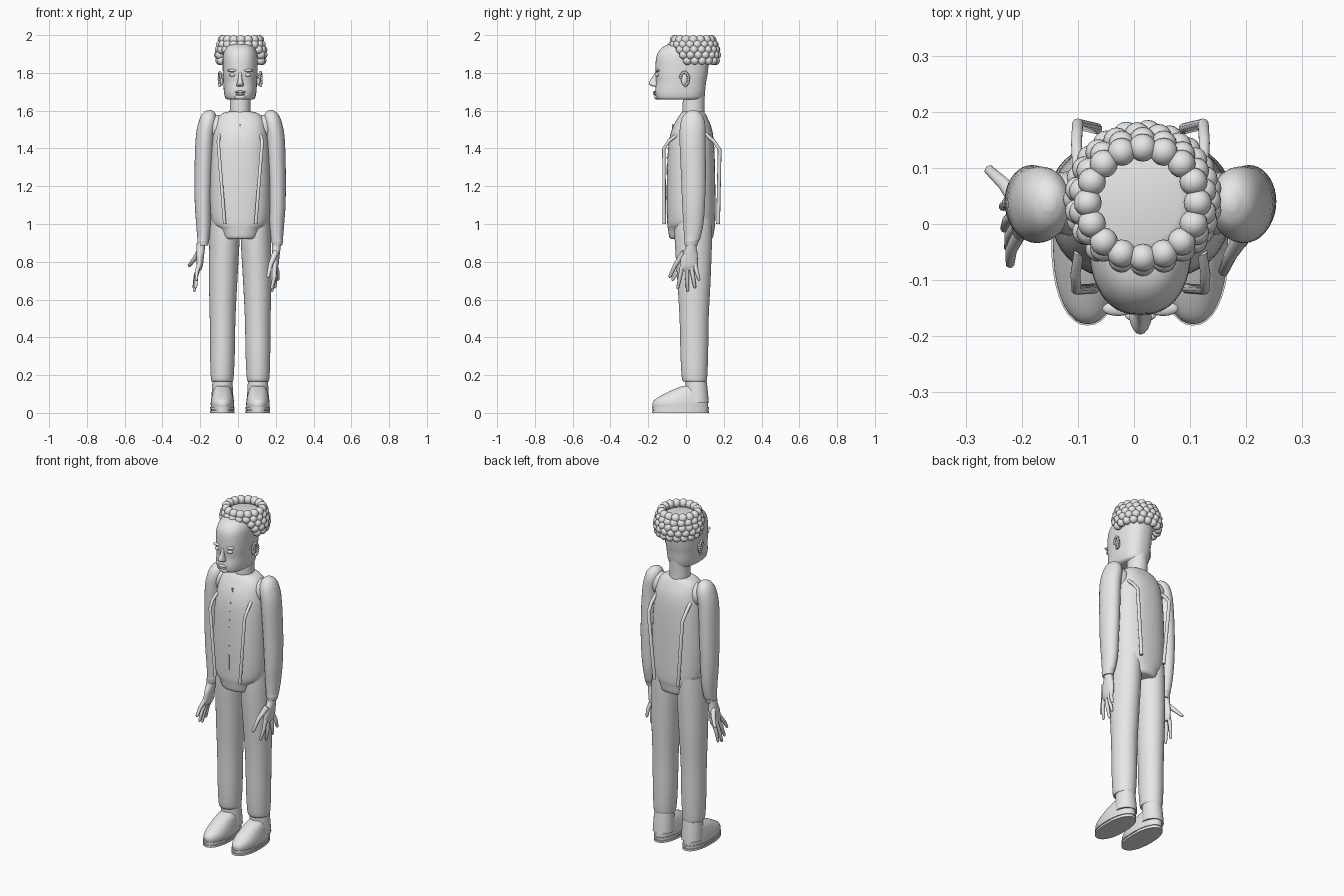
import bpy, bmesh, math
from mathutils import Vector, Matrix

C = 0.0115  # body centre line in x
grey = bpy.data.materials.new("plain_grey")
grey.diffuse_color = (0.8, 0.8, 0.8, 1)


def finish(name, bm, angle=40):
    bmesh.ops.recalc_face_normals(bm, faces=bm.faces)
    me = bpy.data.meshes.new(name)
    bm.to_mesh(me)
    bm.free()
    ob = bpy.data.objects.new(name, me)
    bpy.context.collection.objects.link(ob)
    me.materials.append(grey)
    bpy.ops.object.select_all(action='DESELECT')
    ob.select_set(True)
    bpy.context.view_layer.objects.active = ob
    bpy.ops.object.shade_smooth_by_angle(angle=math.radians(angle))
    return ob


def smooth_rows(rows, steps=4):
    """Catmull-Rom interpolation between rows of numbers."""
    out = []
    for i in range(len(rows) - 1):
        a, b, c, d = (Vector(rows[min(max(i + k, 0), len(rows) - 1)]) for k in (-1, 0, 1, 2))
        for s in range(steps):
            t = s / steps
            out.append(0.5 * (2 * b + (c - a) * t + (2 * a - 5 * b + 4 * c - d) * t * t
                              + (3 * b - a - 3 * c + d) * t ** 3))
    return out + [Vector(rows[-1])]


def loft(name, rows, power=2.0, segs=36, steps=4):
    """Rows are (z, centre x, half width, front y, back y)."""
    bm = bmesh.new()
    rings = []
    for z, cx, rx, y0, y1 in smooth_rows(rows, steps):
        ring = []
        for i in range(segs):
            a = 2 * math.pi * i / segs
            c, s = math.cos(a), math.sin(a)
            u = math.copysign(abs(c) ** (2 / power), c)
            v = math.copysign(abs(s) ** (2 / power), s)
            ring.append(bm.verts.new((cx + rx * u, (y0 + y1) / 2 + (y1 - y0) / 2 * v, z)))
        rings.append(ring)
    for r0, r1 in zip(rings, rings[1:]):
        for i in range(segs):
            j = (i + 1) % segs
            bm.faces.new((r0[i], r0[j], r1[j], r1[i]))
    bm.faces.new(rings[0])
    bm.faces.new(rings[-1])
    return finish(name, bm)


def blobs(name, items):
    """Ellipsoids given as (centre, radii)."""
    bm = bmesh.new()
    for loc, rad in items:
        m = Matrix.Translation(loc) @ Matrix.Diagonal((*rad, 1))
        bmesh.ops.create_uvsphere(bm, u_segments=16, v_segments=10, radius=1, matrix=m)
    return finish(name, bm)


def tube(name, pts, radii, segs=10):
    """Round tube through points."""
    bm = bmesh.new()
    pts = [Vector(p) for p in pts]
    rings = []
    for k, p in enumerate(pts):
        d = (pts[min(k + 1, len(pts) - 1)] - pts[max(k - 1, 0)]).normalized()
        u = d.cross(Vector((1, 0.01, 0))).normalized()
        v = d.cross(u)
        rings.append([bm.verts.new(p + radii[k] * (u * math.cos(a) + v * math.sin(a)))
                      for a in (2 * math.pi * i / segs for i in range(segs))])
    for r0, r1 in zip(rings, rings[1:]):
        for i in range(segs):
            j = (i + 1) % segs
            bm.faces.new((r0[i], r0[j], r1[j], r1[i]))
    bm.faces.new(rings[0])
    bm.faces.new(rings[-1])
    return finish(name, bm, 55)


# Torso and neck
loft("torso", [(0.92, C, 0.09, -0.075, 0.13), (0.93, C, 0.102, -0.088, 0.143),
               (0.97, C, 0.118, -0.095, 0.15), (1.02, C, 0.153, -0.1, 0.155),
               (1.2, C, 0.16, -0.102, 0.155), (1.4, C, 0.152, -0.095, 0.15),
               (1.5, C, 0.14, -0.075, 0.138), (1.56, C, 0.122, -0.045, 0.115),
               (1.588, C, 0.09, -0.025, 0.1), (1.595, C, 0.06, -0.015, 0.09)], 2.4, 48)
loft("neck", [(1.56, C, 0.056, -0.018, 0.1), (1.62, C, 0.055, -0.018, 0.098),
              (1.7, C, 0.055, -0.015, 0.1)])

# Head
loft("head", [(1.658, C, 0.066, -0.145, 0.075), (1.668, C, 0.079, -0.158, 0.09),
              (1.7, C, 0.086, -0.163, 0.1), (1.75, C, 0.089, -0.158, 0.106),
              (1.8, C, 0.092, -0.162, 0.115), (1.88, C, 0.092, -0.158, 0.123),
              (1.92, C, 0.084, -0.14, 0.12), (1.945, C, 0.068, -0.11, 0.11),
              (1.956, C, 0.045, -0.07, 0.09)], 2.4, 48)
loft("nose", [(1.728, C, 0.014, -0.175, -0.14), (1.735, C, 0.02, -0.19, -0.14),
              (1.748, C, 0.016, -0.197, -0.14), (1.775, C, 0.01, -0.18, -0.14),
              (1.805, C, 0.009, -0.163, -0.14)], 2, 16)
blobs("lips", [((C, -0.163, 1.699), (0.028, 0.012, 0.007)),
               ((C, -0.162, 1.688), (0.024, 0.012, 0.007))])
blobs("chin", [((C, -0.152, 1.672), (0.03, 0.016, 0.014))])
for side, tag in ((-1, "left"), (1, "right")):
    blobs(tag + "_eye", [((C + side * 0.04, -0.152, 1.79), (0.018, 0.01, 0.01))])
    blobs(tag + "_brow", [((C + side * 0.04, -0.151, 1.813), (0.028, 0.013, 0.008))])
    ear = [((C + side * 0.098, -0.008, 1.765), (0.01, 0.018, 0.034))]
    # Ear rim follows an open oval
    for i in range(14):
        a = math.radians(-80 + i * 19)
        ear.append(((C + side * (0.108 + 0.004 * math.cos(a)), -0.008 + 0.021 * math.cos(a),
                     1.768 + 0.035 * math.sin(a)), (0.007, 0.008, 0.008)))
    blobs(tag + "_ear", ear)

# Beaded hair: a crown ring and staggered rows below it
beads = []
for row, (z, r, n, b) in enumerate([(1.975, 0.098, 16, 0.025), (1.95, 0.11, 18, 0.023),
                                    (1.923, 0.117, 19, 0.023), (1.895, 0.119, 19, 0.023),
                                    (1.865, 0.112, 18, 0.023)]):
    for i in range(n):
        a = 2 * math.pi * (i + 0.5 * (row % 2)) / n
        x, y = C + 0.004 + r * math.cos(a), 0.038 + 0.002 * row + r * math.sin(a)
        if row < 2 or y > -0.1 + 0.025 * row:
            beads.append(((x, y, z), (b, b, b)))
blobs("hair_beads", beads)
loft("scalp", [(1.9, C, 0.095, -0.06, 0.135), (1.95, C, 0.09, -0.055, 0.13),
               (1.962, C, 0.07, -0.035, 0.11)])

# Limbs and shoes
for side, tag in ((-1, "left"), (1, "right")):
    def sx(x):
        return C + side * x

    loft(tag + "_arm", [(0.885, sx(0.196), 0.026, -0.006, 0.06), (0.91, sx(0.196), 0.031, -0.01, 0.068),
                        (0.925, sx(0.195), 0.032, -0.01, 0.076), (1.0, sx(0.194), 0.039, -0.014, 0.092),
                        (1.1, sx(0.196), 0.044, -0.02, 0.1), (1.25, sx(0.194), 0.048, -0.026, 0.105),
                        (1.45, sx(0.186), 0.05, -0.034, 0.103), (1.54, sx(0.172), 0.048, -0.028, 0.1),
                        (1.585, sx(0.165), 0.034, -0.005, 0.08), (1.603, sx(0.162), 0.01, 0.025, 0.05)])
    # Shoulder bridge between arm and torso
    blobs(tag + "_shoulder", [((sx(0.125), 0.037, 1.51), (0.06, 0.058, 0.068))])
    loft(tag + "_leg", [(0.165, sx(0.095), 0.054, -0.012, 0.107), (0.185, sx(0.095), 0.06, -0.022, 0.112),
                        (0.3, sx(0.094), 0.065, -0.029, 0.117), (0.5, sx(0.093), 0.068, -0.034, 0.12),
                        (0.7, sx(0.09), 0.075, -0.046, 0.13), (0.92, sx(0.083), 0.08, -0.06, 0.138),
                        (1.03, sx(0.08), 0.076, -0.06, 0.138)])
    loft(tag + "_ankle", [(0.055, sx(0.094), 0.059, -0.002, 0.121), (0.12, sx(0.094), 0.056, -0.002, 0.115),
                          (0.18, sx(0.094), 0.052, -0.002, 0.108)])
    loft(tag + "_shoe", [(0.028, sx(0.094), 0.061, -0.176, 0.117), (0.05, sx(0.094), 0.062, -0.178, 0.117),
                         (0.07, sx(0.094), 0.06, -0.165, 0.115), (0.095, sx(0.094), 0.055, -0.125, 0.112),
                         (0.12, sx(0.094), 0.048, -0.075, 0.11), (0.142, sx(0.094), 0.035, -0.02, 0.1)], 2.2)
    for k, z in enumerate((0.0, 0.018)):
        loft(tag + "_sole_%d" % k, [(z, sx(0.094), 0.065, -0.181, 0.121),
                                    (z + 0.012, sx(0.094), 0.065, -0.181, 0.121)], 2.2, 36, 1)
    loft(tag + "_sole_core", [(0.01, sx(0.094), 0.06, -0.175, 0.115),
                              (0.032, sx(0.094), 0.06, -0.175, 0.115)], 2.2, 36, 1)

    # Bent rods on chest and back
    tube(tag + "_front_rod", [(sx(0.11), -0.05, 1.47), (sx(0.116), -0.09, 1.44), (sx(0.114), -0.117, 1.4),
                              (sx(0.082), -0.115, 1.0)], [0.009] * 4)
    tube(tag + "_back_rod", [(sx(0.112), 0.1, 1.48), (sx(0.114), 0.145, 1.44), (sx(0.112), 0.178, 1.395),
                             (sx(0.078), 0.17, 1.0)], [0.01] * 4)

    # Hands: the left one has its thumb turned outward
    if side > 0:
        px, tips = 0.2, [(0.178, -0.045, 0.655), (0.18, 0.008, 0.64), (0.195, 0.048, 0.66),
                         (0.212, 0.07, 0.7)]
        thumb = [(0.2, -0.01, 0.85), (0.172, -0.055, 0.785), (0.158, -0.088, 0.715)]
    else:
        px, tips = -0.2, [(-0.235, 0.03, 0.655), (-0.232, -0.01, 0.64), (-0.225, -0.045, 0.66),
                          (-0.222, -0.075, 0.7)]
        thumb = [(-0.2, 0.03, 0.86), (-0.23, 0.07, 0.815), (-0.262, 0.1, 0.775)]
    loft(tag + "_palm", [(0.755, px - 0.006, 0.011, -0.025, 0.05), (0.78, px - 0.003, 0.017, -0.032, 0.06),
                         (0.83, px, 0.02, -0.024, 0.062), (0.87, px + 0.002, 0.023, -0.004, 0.056),
                         (0.9, px + 0.004, 0.024, 0.0, 0.056)])
    for k, tip in enumerate(tips):
        ky = 0.014 + (k - 1.5) * 0.021 * side
        root, tip = Vector((px - 0.004, ky, 0.79)), Vector(tip)
        mid = root.lerp(tip, 0.5) + Vector((side * 0.006, 0, 0))
        tube(tag + "_finger_%d" % k, [root, mid, root.lerp(tip, 0.94), tip],
             [0.0125, 0.0105, 0.008, 0.003])
    a, b, c = (Vector(p) for p in thumb)
    tube(tag + "_thumb", [a, b, b.lerp(c, 0.9), c], [0.017, 0.012, 0.009, 0.003])

# Thin closure plates down the chest
bm = bmesh.new()
for z, h, y in [(1.515, 0.03, -0.07), (1.45, 0.008, -0.086), (1.4, 0.008, -0.095), (1.35, 0.008, -0.098),
                (1.285, 0.05, -0.1), (1.2, 0.008, -0.102), (1.1, 0.09, -0.102)]:
    m = Matrix.Translation((C, y, z)) @ Matrix.Diagonal((0.007, 0.008, h, 1))
    bmesh.ops.create_cube(bm, size=1, matrix=m)
finish("chest_closure", bm)
